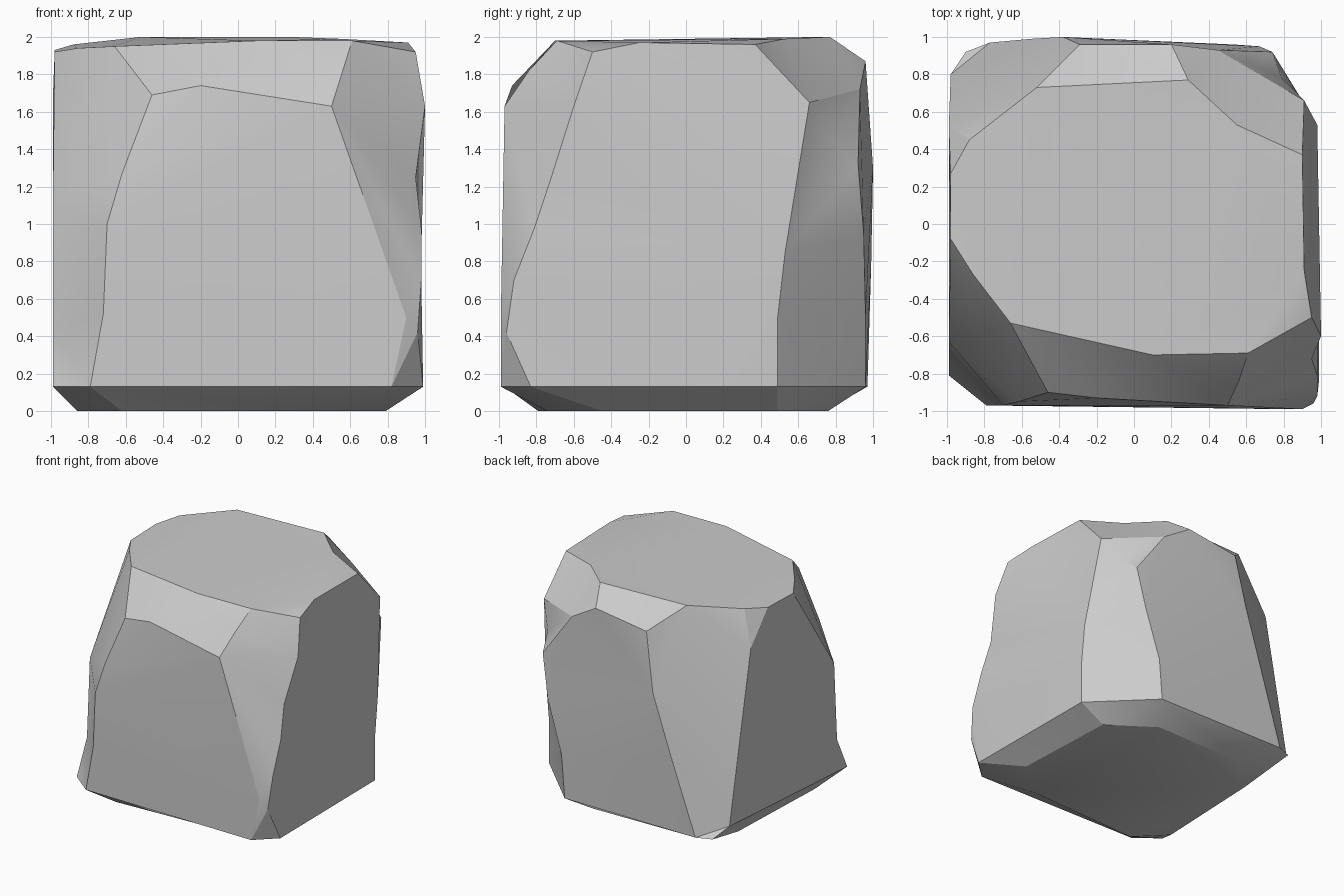
import bpy
import bmesh
from math import radians

default_cube = bpy.data.objects.get("Cube")
if default_cube:
    bpy.data.objects.remove(default_cube, do_unlink=True)

# Upright ridges between the chipped faces, each from the bottom up
front_left_inner = [(-.79, -.97, .13), (-.72, -.97, .52), (-.7, -.97, 1), (-.62, -.95, 1.27), (-.46, -.9, 1.69)]
front_left_outer = [(-.99, -.81, .13), (-.99, -.67, .42), (-.99, -.63, 1.1), (-.98, -.08, 1.92)]
chip_inner = [(.82, -.99, .13), (.9, -.99, .5)]
chip_outer = [(.99, -.83, .13), (.96, -.96, .42)]
front_right_inner = [chip_inner[-1], (.5, -.97, 1.63)]
front_right_outer = [chip_outer[-1], (.98, -.92, .7), (.98, -.81, .98), (.95, -.72, 1.25),
                     (1, -.6, 1.63), (.95, -.5, 1.92)]
back_right_side = [(.98, .49, .13), (.98, .49, .5), (.98, .53, .85), (.79, .78, 1.45)]
back_right_rear = [(.5, .96, .13), (.53, .96, .5), (.67, .95, .95), (.74, .92, 1.32)]
back_left_rear = [(-.77, .97, .13), (-.55, .99, .78), (-.38, 1, 1.3), (-.29, .96, 1.8)]
back_left_side = [(-.9, .92, .13), (-.98, .8, .22), (-.99, .52, 1.67), (-.98, .27, 1.93)]

# Rim of the worn top, going round from the front left corner
rim_front = [(-.66, -.53, 1.95), (.1, -.7, 1.98), (.61, -.69, 1.98)]
rim_right = [front_right_outer[-1], (.91, -.25, 1.97), (.9, .37, 1.96)]
rim_back_right = [rim_right[-1], (.55, .53, 1.99), (.29, .77, 2)]
rim_back = [rim_back_right[-1], (-.52, .73, 2)]
rim_back_left = [rim_back[-1], (-.88, .45, 1.96), back_left_side[-1]]
rim_front_left = [front_left_outer[-1], (-.86, -.27, 1.94), rim_front[0]]

# Edges of the broken upper corners and bevels
front_bevel_edge = [front_left_inner[-1], (-.2, -.93, 1.74), front_right_inner[-1]]
front_bevel_end = [front_right_inner[-1], (.56, -.84, 1.82), rim_front[-1]]
corner_side = [back_right_side[-1], (.91, .66, 1.65), rim_right[-1]]
corner_rear = [back_right_rear[-1], (.45, .93, 1.72), (.2, .96, 1.87)]

# Matching rings of the base bevel
base_ring = [ridge[0] for ridge in (front_left_inner, chip_inner, chip_outer, back_right_side,
                                    back_right_rear, back_left_rear, back_left_side, front_left_outer)]
underside = [(x, y, 0) for x, y in [(-.62, -.79), (.45, -.74), (.79, -.45), (.75, .49),
                                    (.36, .76), (-.6, .74), (-.82, .45), (-.86, -.55)]]

# Each facet is a loop of ridges; shared corners may be listed twice
facets = {
    "front": front_left_inner + front_bevel_edge + front_right_inner[::-1] + chip_inner[::-1],
    "front_left_chamfer": front_left_outer + rim_front_left + front_left_inner[::-1],
    "front_bevel": front_bevel_edge + front_bevel_end + rim_front[::-1],
    "front_right_chamfer": front_right_inner + front_bevel_end + front_right_outer[::-1],
    "bottom_chip": chip_inner + chip_outer[::-1],
    "right": chip_outer + front_right_outer + rim_right + corner_side[::-1] + back_right_side[::-1],
    "back_right_chamfer": back_right_side + back_right_rear[::-1],
    "back_right_corner": corner_side + rim_back_right + corner_rear[::-1],
    "back": back_right_rear + corner_rear + back_left_rear[::-1],
    "back_bevel": rim_back + [back_left_rear[-1], corner_rear[-1]],
    "back_left_chamfer": back_left_rear + rim_back_left + back_left_side[::-1],
    "left": back_left_side + front_left_outer[::-1],
    "top": rim_front + rim_right + rim_back_right + rim_back + rim_back_left + rim_front_left,
    "underside": underside,
}
for i in range(len(underside)):
    j = i - 1
    facets[f"base_bevel_{i}"] = [base_ring[j], base_ring[i], underside[i], underside[j]]


def stone_material(name, value):
    """Plain matt material of one grey."""
    material = bpy.data.materials.new(name)
    material.use_nodes = True
    colour = (value, value, value, 1)
    material.diffuse_color = colour
    shader = material.node_tree.nodes["Principled BSDF"]
    shader.inputs["Base Color"].default_value = colour
    shader.inputs["Roughness"].default_value = .8
    return material


def facet_object(name, loops, material):
    """Join the facet loops into one closed mesh with shared corners."""
    bm = bmesh.new()
    corners = {}
    for loop in loops:
        outline = dict.fromkeys(loop)
        for point in outline:
            if point not in corners:
                corners[point] = bm.verts.new(point)
        bm.faces.new([corners[point] for point in outline])
    bmesh.ops.recalc_face_normals(bm, faces=bm.faces)
    bmesh.ops.triangulate(bm, faces=bm.faces, ngon_method="BEAUTY")
    mesh = bpy.data.meshes.new(name)
    bm.to_mesh(mesh)
    bm.free()
    mesh.materials.append(material)
    obj = bpy.data.objects.new(name, mesh)
    bpy.context.collection.objects.link(obj)
    return obj


# Chipped stone block, soft faces with crisp edges
block = facet_object("stone_block", facets.values(), stone_material("grey_stone", .6))
bpy.context.view_layer.objects.active = block
block.select_set(True)
bpy.ops.object.shade_smooth_by_angle(angle=radians(22))
